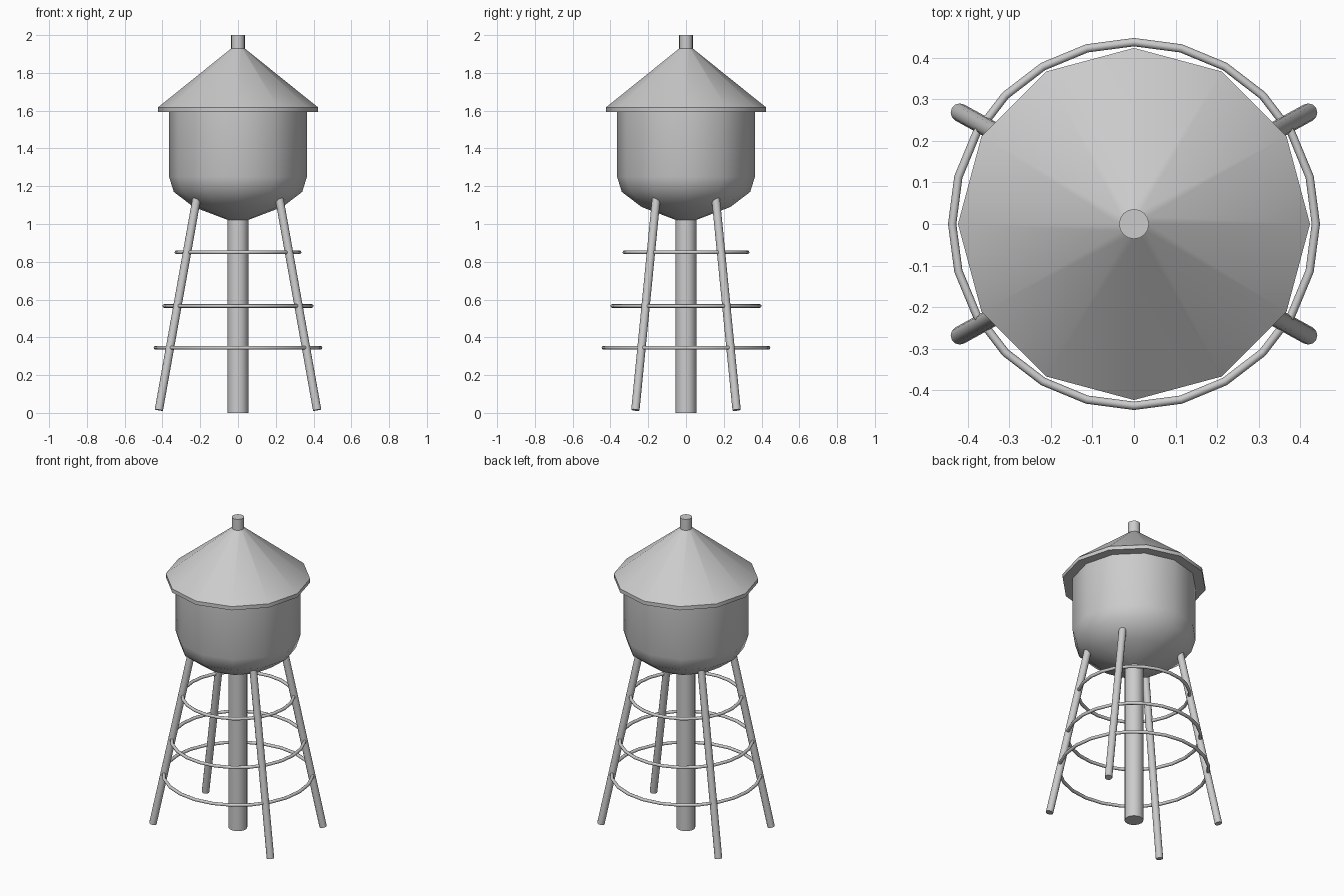
import bpy, math
from mathutils import Vector

if "Cube" in bpy.data.objects:
    bpy.data.objects.remove(bpy.data.objects["Cube"])


def finish(ob, name, angle=35):
    ob.name = name
    bpy.ops.object.select_all(action='DESELECT')
    ob.select_set(True)
    bpy.context.view_layer.objects.active = ob
    bpy.ops.object.shade_smooth_by_angle(angle=math.radians(angle))
    return ob


def lathe(name, profile, n, angle=35):
    # revolve a bottom-to-top (radius, z) profile, with capped ends
    verts = [(r * math.cos(2 * math.pi * i / n), r * math.sin(2 * math.pi * i / n), z)
             for r, z in profile for i in range(n)]
    faces = [(k * n + i, k * n + (i + 1) % n, (k + 1) * n + (i + 1) % n, (k + 1) * n + i)
             for k in range(len(profile) - 1) for i in range(n)]
    faces.append(tuple(reversed(range(n))))
    faces.append(tuple(range((len(profile) - 1) * n, len(profile) * n)))
    me = bpy.data.meshes.new(name)
    me.from_pydata(verts, [], faces)
    ob = bpy.data.objects.new(name, me)
    bpy.context.collection.objects.link(ob)
    return finish(ob, name, angle)


def rod(name, a, b, r):
    a, b = Vector(a), Vector(b)
    bpy.ops.mesh.primitive_cylinder_add(vertices=12, radius=r, depth=(b - a).length,
                                        location=(a + b) / 2)
    ob = bpy.context.object
    ob.rotation_euler = (b - a).to_track_quat('Z', 'Y').to_euler()
    return finish(ob, name)


# Central pipe, round-bottomed tank, conical roof with rim, and finial
lathe("central_pipe", [(0.055, 0), (0.055, 1.04)], 16)
lathe("tank", [(0.05, 1.02), (0.235, 1.09), (0.34, 1.17), (0.365, 1.25), (0.365, 1.61)], 12, 50)
lathe("roof", [(0.423, 1.594), (0.423, 1.618), (0.035, 1.93)], 12, 32)
lathe("roof_finial", [(0.036, 1.92), (0.036, 2.0)], 16)

# Four splayed legs
for sx, side in ((-1, "left"), (1, "right")):
    for sy, end in ((-1, "front"), (1, "back")):
        rod(f"{end}_{side}_leg", (sx * 0.419, sy * 0.268, 0.015),
            (sx * 0.218, sy * 0.157, 1.14), 0.022)

# Bracing hoops around the legs
for i, (r, z) in enumerate(((0.437, 0.345), (0.39, 0.566), (0.326, 0.85))):
    bpy.ops.mesh.primitive_torus_add(major_radius=r, minor_radius=0.01, major_segments=24,
                                     minor_segments=8, location=(0, 0, z))
    finish(bpy.context.object, f"brace_hoop_{i + 1}", 50)
